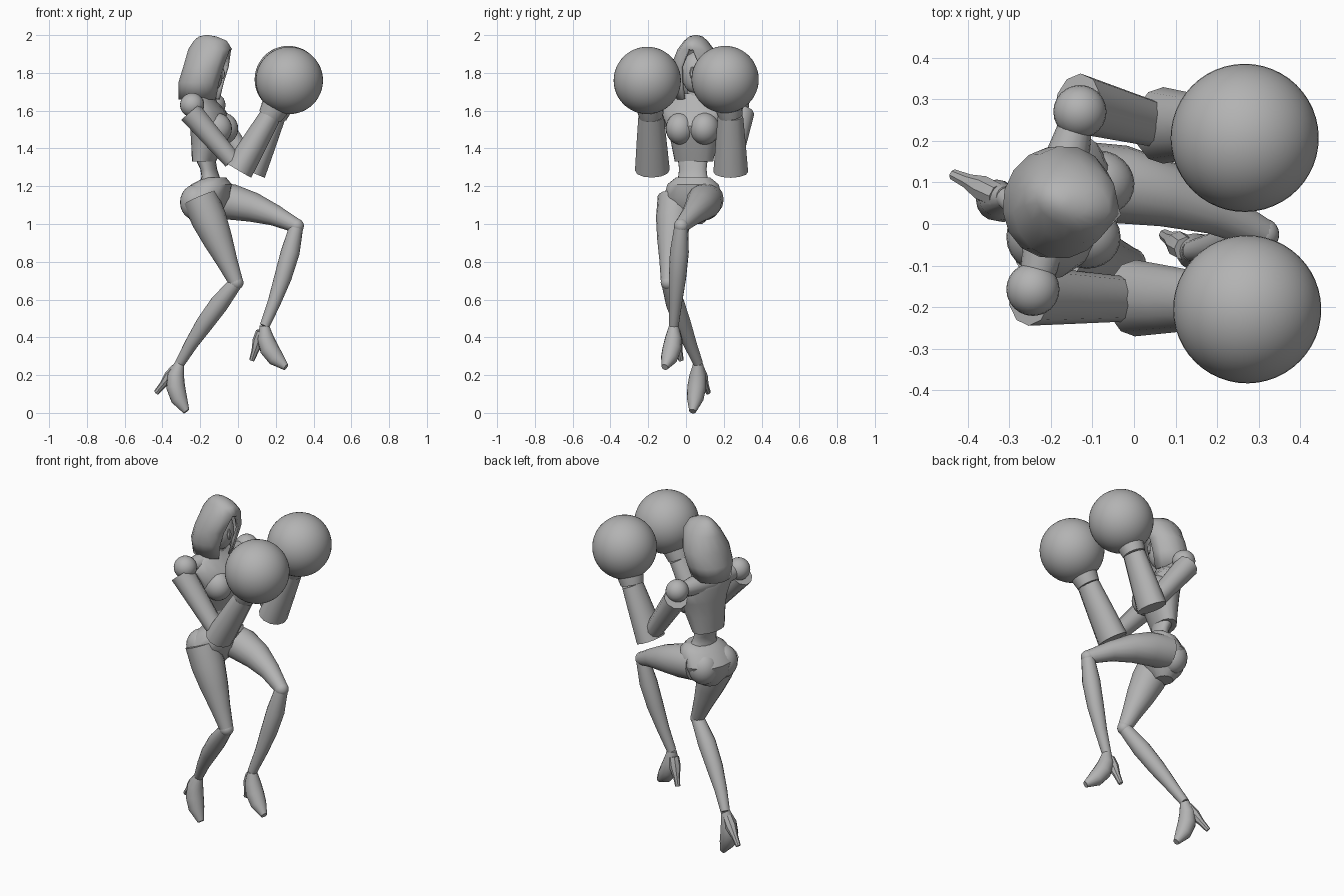
import bpy, bmesh, math
from mathutils import Vector

cube = bpy.data.objects.get("Cube")
if cube:
    bpy.data.objects.remove(cube, do_unlink=True)

GREY = (0.45, 0.45, 0.45, 1)
mat = bpy.data.materials.new("plain grey")
mat.use_nodes = True
mat.diffuse_color = GREY
mat.node_tree.nodes["Principled BSDF"].inputs["Base Color"].default_value = GREY

# the body looks along +x, turned slightly to its own right
TWIST = math.radians(-14.5)
SIDE = Vector((-math.sin(TWIST), math.cos(TWIST), 0))
FRONT = Vector((math.cos(TWIST), math.sin(TWIST), 0))
ACROSS = Vector((0, 1, 0))


def finish(name, bm):
    mesh = bpy.data.meshes.new(name)
    bm.to_mesh(mesh)
    bm.free()
    ob = bpy.data.objects.new(name, mesh)
    bpy.context.collection.objects.link(ob)
    mesh.materials.append(mat)
    bpy.ops.object.select_all(action='DESELECT')
    bpy.context.view_layer.objects.active = ob
    ob.select_set(True)
    bpy.ops.object.shade_smooth_by_angle(angle=math.radians(40))
    return ob


def add_ring(bm, centre, u, v, sides):
    ring = []
    for k in range(sides):
        angle = k * math.tau / sides
        ring.append(bm.verts.new(centre + u * math.cos(angle) + v * math.sin(angle)))
    return ring


def skin(bm, loops):
    """Join neighbouring rings with quads and close both ends."""
    sides = len(loops[0])
    for low, high in zip(loops, loops[1:]):
        for k in range(sides):
            n = (k + 1) % sides
            bm.faces.new((low[k], low[n], high[n], high[k]))
    bm.faces.new(loops[0])
    bm.faces.new(loops[-1])
    bmesh.ops.recalc_face_normals(bm, faces=bm.faces)


def stack(rings, y):
    """Body section from level ellipses: x, height, half width, half depth."""
    bm = bmesh.new()
    loops = [add_ring(bm, Vector((x, y, z)), SIDE * width, FRONT * depth, 16)
             for x, z, width, depth in rings]
    skin(bm, loops)
    return bm


def limb(name, start, end, radii, bend=None, flat=1.0, sides=16):
    """Tapered limb on a bent path, with evenly spaced radii."""
    start, end = Vector(start), Vector(end)
    middle = Vector(bend) if bend else (start + end) / 2
    bm = bmesh.new()
    loops = []
    for i, radius in enumerate(radii):
        t = i / (len(radii) - 1)
        first, second = start.lerp(middle, t), middle.lerp(end, t)
        along = (second - first).normalized()
        u = (ACROSS - along * ACROSS.dot(along)).normalized()
        v = along.cross(u)
        loops.append(add_ring(bm, first.lerp(second, t), u * radius * flat, v * radius, sides))
    skin(bm, loops)
    return finish(name, bm)


def ball(name, centre, radii, segments=24):
    bm = bmesh.new()
    bmesh.ops.create_uvsphere(bm, u_segments=segments, v_segments=segments // 2, radius=1)
    bmesh.ops.scale(bm, vec=radii, verts=bm.verts)
    ob = finish(name, bm)
    ob.location = centre
    ob.rotation_euler.z = TWIST
    return ob


def round_ball(name, centre, radius, segments=24):
    return ball(name, centre, (radius, radius, radius), segments)


# hood: a shell with an open slot for the face
hood_mesh = stack([(-.205, 1.66, .11, .11), (-.195, 1.75, .135, .12), (-.17, 1.83, .137, .12),
                   (-.147, 1.925, .095, .12), (-.147, 1.97, .06, .09),
                   (-.16, 1.992, .035, .05), (-.165, 2, .01, .01)], .052)
opening = [f for f in hood_mesh.faces if f.normal.z < -.9
           or (f.normal.dot(FRONT) > .89 and f.calc_center_median().z < 1.93)]
bmesh.ops.delete(hood_mesh, geom=opening, context='FACES')
# draw the top of the slot together into a peak
for v in hood_mesh.verts:
    if v.is_boundary and v.co.z > 1.9:
        offset = (v.co - Vector((-.147, .052, 0))).dot(SIDE)
        v.co -= SIDE * offset * .6
hood = finish("hood", hood_mesh)
shell = hood.modifiers.new("thickness", 'SOLIDIFY')
shell.thickness = .015

# head and neck
ball("face", (-.15, .05, 1.8), (.07, .075, .11))
limb("nose", (-.085, .033, 1.83), (-.08, .032, 1.77), (.006, .014, .006), sides=8)
limb("neck", (-.18, .05, 1.6), (-.17, .05, 1.75), (.055, .045, .045))

# torso
finish("chest", stack([(-.18, 1.33, .105, .06), (-.16, 1.43, .125, .085), (-.145, 1.52, .15, .105),
                       (-.165, 1.6, .18, .09), (-.185, 1.65, .15, .065),
                       (-.18, 1.69, .065, .045)], .042))
limb("shoulder_yoke", (-.235, -.13, 1.625), (-.14, .24, 1.625), (.04, .055, .065, .055, .04))
finish("waist", stack([(-.18, 1.37, .085, .055), (-.155, 1.29, .075, .042),
                       (-.145, 1.25, .08, .045), (-.135, 1.19, .11, .075)], .036))
finish("pelvis", stack([(-.12, 1.245, .095, .055), (-.14, 1.21, .14, .105),
                        (-.17, 1.14, .16, .128), (-.185, 1.06, .12, .1),
                        (-.185, 1, .05, .05)], .037))
for label, sign in (("left", 1), ("right", -1)):
    bust = Vector((-.1, .035, 1.505)) + SIDE * .066 * sign
    ball(label + "_bust", bust, (.085, .078, .085))
    buttock = Vector((-.205, .035, 1.115)) + SIDE * .068 * sign
    ball(label + "_buttock", buttock, (.085, .085, .095))


def arm(label, shoulder, upper_top, elbow, guard, wrist, glove):
    """Shoulder joint, upper arm, wide forearm guard, cuff and round glove."""
    round_ball(label + "_shoulder", shoulder, .064)
    limb(label + "_upper_arm", upper_top, elbow, (.066, .058, .05), flat=1.1, sides=10)
    limb(label + "_forearm_guard", guard, wrist, (.078, .068, .057), flat=1.18, sides=12)
    limb(label + "_cuff", wrist, glove, (.064, .085, .085))
    round_ball(label + "_glove", glove, .178, 48)


arm("right", (-.243, -.157, 1.63), (-.252, -.172, 1.592), (-.03, -.18, 1.335),
    (.003, -.178, 1.285), (.17, -.185, 1.57), (.272, -.205, 1.76))
arm("left", (-.13, .27, 1.63), (-.135, .29, 1.592), (.05, .24, 1.33),
    (.07, .237, 1.275), (.195, .235, 1.57), (.266, .207, 1.765))


def leg(label, hip, thigh_bend, knee, calf_bend, ankle, shoe_bend, toe, heel_top, heel_tip):
    """Thigh, knee joint, calf, pointed shoe and spike heel."""
    limb(label + "_thigh", hip, knee, (.095, .094, .078, .056, .038), thigh_bend)
    round_ball(label + "_knee", knee, .039)
    limb(label + "_calf", knee, ankle, (.036, .05, .046, .035, .026), calf_bend)
    limb(label + "_shoe", ankle, toe, (.026, .044, .05, .044, .018), shoe_bend)
    limb(label + "_heel", heel_top, heel_tip, (.03, .032, .019, .014), sides=8)


leg("right", (-.202, -.055, 1.14), None, (-.01, -.095, .69), (-.2, -.02, .46),
    (-.308, .064, .262), (-.37, .065, .14), (-.273, .035, .008),
    (-.325, .067, .235), (-.433, .118, .107))
leg("left", (-.14, .105, 1.13), (.08, .1, 1.115), (.31, -.025, .99), (.25, -.045, .71),
    (.141, -.065, .46), (.132, -.06, .33), (.254, -.112, .242),
    (.125, -.06, .43), (.073, -.026, .278))
